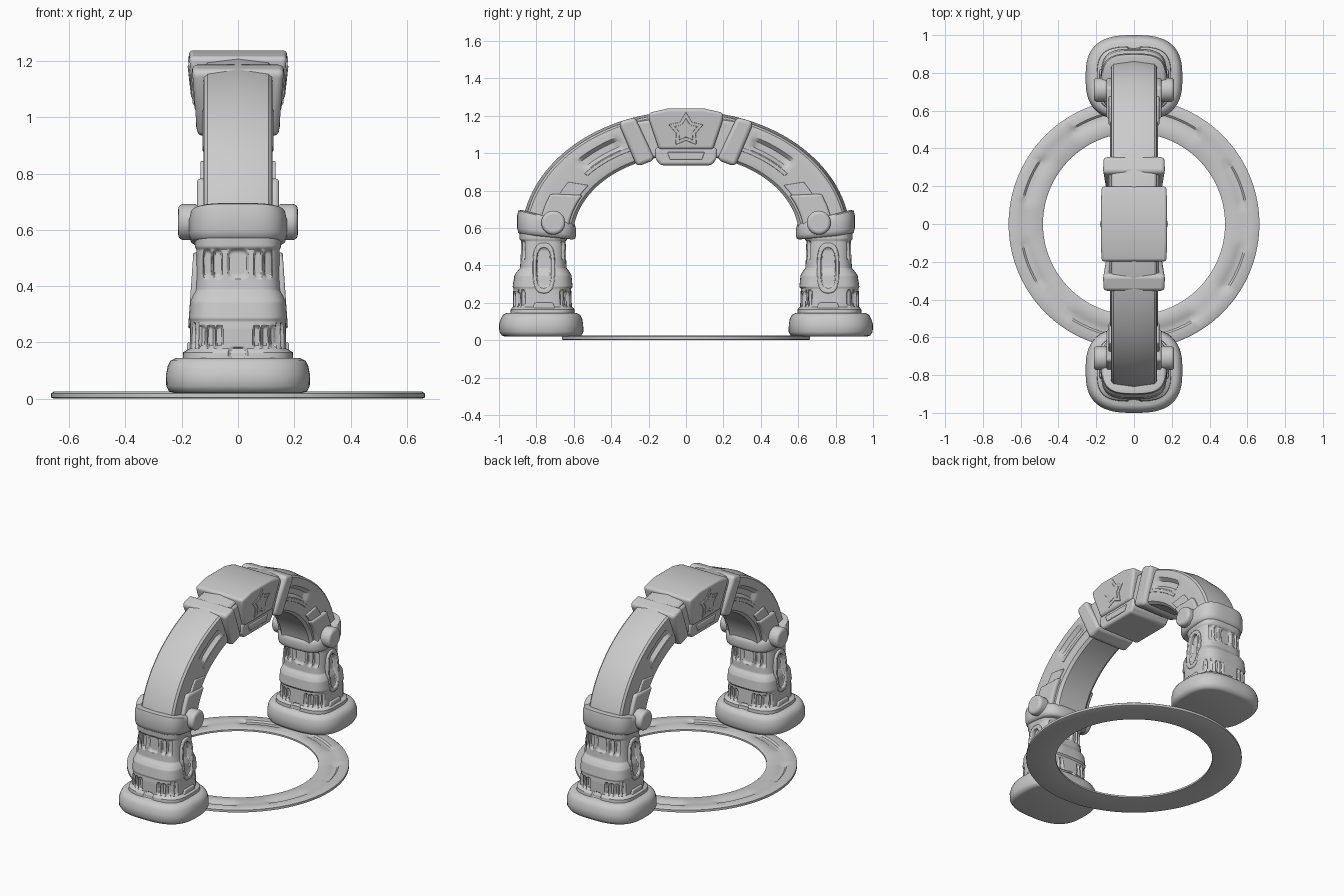
import bpy, bmesh, math
from mathutils import Matrix

if "Cube" in bpy.data.objects:
    bpy.data.objects.remove(bpy.data.objects["Cube"])

stone = bpy.data.materials.new("grey stone")
stone.diffuse_color = (0.6, 0.6, 0.6, 1)
stone.use_nodes = True
stone.node_tree.nodes["Principled BSDF"].inputs["Base Color"].default_value = stone.diffuse_color


def finish(name, bm, bevel=0, segs=3, angle=35, mirror=None):
    """Turn a bmesh into a shaded object with its modifiers."""
    bmesh.ops.recalc_face_normals(bm, faces=bm.faces)
    me = bpy.data.meshes.new(name)
    bm.to_mesh(me)
    bm.free()
    ob = bpy.data.objects.new(name, me)
    bpy.context.collection.objects.link(ob)
    me.materials.append(stone)
    bpy.ops.object.select_all(action='DESELECT')
    ob.select_set(True)
    bpy.context.view_layer.objects.active = ob
    bpy.ops.object.shade_smooth_by_angle(angle=math.radians(angle))
    if bevel:
        m = ob.modifiers.new("round", 'BEVEL')
        m.width, m.segments, m.limit_method = bevel, segs, 'ANGLE'
    if mirror:
        m = ob.modifiers.new("mirror", 'MIRROR')
        m.use_axis = ['X' in mirror, 'Y' in mirror, False]
        m.use_mirror_merge = False
    return ob


def skin(rows, wrap_rows=False):
    """Skin a list of closed loops."""
    bm = bmesh.new()
    vs = [[bm.verts.new(p) for p in r] for r in rows]
    n = len(rows[0])
    for i in range(len(rows) if wrap_rows else len(rows) - 1):
        a, b = vs[i], vs[(i + 1) % len(rows)]
        for j in range(n):
            k = (j + 1) % n
            bm.faces.new((a[j], a[k], b[k], b[j]))
    if not wrap_rows:
        bm.faces.new(vs[0])
        bm.faces.new(vs[-1])
    return bm


def loft(sections, power, n=64, carve=None):
    """Sections are z, inner y, outer y, half width, slope."""
    rows = []
    for z, y0, y1, hx, slope in sections:
        row, hy, cy = [], (y1 - y0) / 2, (y0 + y1) / 2
        for i in range(n):
            a = 2 * math.pi * i / n
            c, s = math.cos(a), math.sin(a)
            r = (abs(c) ** power + abs(s) ** power) ** (-1 / power)
            x, dy = r * c * hx, r * s * hy
            if carve:
                on_side = abs(c) > abs(s)
                d = carve(on_side, cy + dy if on_side else x, z, s > 0)
                x -= math.copysign(d, c) if on_side else 0
                dy -= 0 if on_side else math.copysign(d, s)
            row.append((x, cy + dy, z + slope * dy))
        rows.append(row)
    return skin(rows)


def prism(profile, x0, x1):
    """Extrude a (y, z) outline along x."""
    return skin([[(x, y, z) for y, z in profile] for x in (x0, x1)])


# Base feet
finish("base_foot", loft([
    (0.02, .58, .97, .225, 0), (.025, .56, .985, .245, 0), (.045, .548, .998, .255, 0),
    (.085, .55, 1.0, .256, 0), (.115, .555, .99, .25, 0), (.135, .565, .98, .24, 0),
    (.145, .585, .96, .22, 0)], 2.8), mirror='Y', angle=50)

# Pillar recesses: centre along the face, height, half width, half height, depth
face_slots = [(0, .48, .034, .046, .012), (0, .16, .03, .018, .01)]
for s in (-1, 1):
    face_slots += [(s * x, .22, .011, .036, .016) for x in (.066, .096, .126)]
    face_slots += [(s * x, .48, .014, .045, .016) for x in (.072, .108, .138)]
side_slots = [(.76, .385, .036, .105, .016)]
side_slots += [(y, .225, .009, .04, .014) for y in (.643, .665, .87, .895)]


def carve(on_side, u, z, outward):
    depth = 0
    for u0, z0, hu, hz, d in side_slots if on_side else face_slots:
        q = ((u - u0) / hu) ** 4 + ((z - z0) / hz) ** 4
        depth = max(depth, d * max(0, min(1, 1.7 - q)))
    return depth


# Pillars with stepped courses, resampled finely so the recesses are crisp
courses = [
    (.13, .595, .94, .197, 0), (.165, .597, .937, .195, 0), (.178, .61, .925, .172, 0),
    (.25, .613, .925, .170, 0), (.275, .614, .922, .170, 0), (.285, .606, .927, .174, 0),
    (.345, .612, .918, .170, 0), (.365, .622, .905, .162, 0), (.385, .638, .888, .152, 0),
    (.42, .640, .885, .150, 0), (.53, .643, .882, .148, 0), (.54, .635, .89, .153, 0),
    (.58, .632, .892, .154, 0)]
fine = []
for a, b in zip(courses, courses[1:]):
    steps = max(1, round((b[0] - a[0]) / .0055))
    fine += [[p + (q - p) * k / steps for p, q in zip(a, b)] for k in range(steps)]
fine.append(courses[-1])
finish("pillar", loft(fine, 3.4, 280, carve), mirror='Y', angle=40)


def oval(cy, cz, ry, rz, n=32):
    return [(cy + ry * math.copysign(abs(math.cos(a)) ** .8, math.cos(a)),
             cz + rz * math.copysign(abs(math.sin(a)) ** .6, math.sin(a)))
            for a in (2 * math.pi * i / n for i in range(n))]


# Raised frames of the tall side niches
outer, inner = oval(.76, .385, .06, .135), oval(.76, .385, .038, .108)
finish("niche_frame", skin([[(x - .07 * (z - .3), y, z) for y, z in o] for x, o in (
    (.12, outer), (.174, outer), (.174, inner), (.12, inner))], wrap_rows=True),
    bevel=.006, segs=2, mirror='XY')

# Small sill blocks under the niches
finish("sill_block", prism([(.69, .14), (.83, .14), (.81, .2), (.71, .2)], .14, .182),
       bevel=.008, mirror='XY')

# Sloping collars
finish("collar", loft([
    (.552, .605, .885, .155, .1), (.56, .592, .897, .168, .1), (.58, .588, .903, .174, .12),
    (.63, .588, .903, .174, .22), (.655, .594, .897, .168, .25), (.662, .61, .88, .155, .25)],
    3.2), mirror='Y', angle=50)

# Round bosses on the collars
knob = bmesh.new()
bmesh.ops.create_cone(knob, cap_ends=True, segments=32, radius1=.064, radius2=.064, depth=.075,
                      matrix=Matrix.Translation((.175, .71, .628)) @
                      Matrix.Rotation(math.pi / 2, 4, 'Y'))
finish("collar_boss", knob, bevel=.018, segs=4, mirror='XY')


# Arch: elliptical sweep with a ridged back and side grooves
def arch_point(deg, x, t):
    a = math.radians(deg)
    ry, rz = .605 + t * .275, .44 + t * .235
    return (x, ry * math.cos(a), .55 + rz * math.sin(a))


side = [(.1, 0), (.118, .06), (.123, .15), (.123, .3), (.123, .4), (.123, .48),
        (.123, .62), (.123, .7), (.123, .82), (.12, .9), (.108, .945)]
rows = []
for i in range(121):
    deg = 2 + 176 * i / 120
    d = min(deg, 180 - deg)
    groove = max(0, min(1, (d - 42) / 3, (63 - d) / 3)) * .022
    half = [(x - (groove if .45 < t < .65 else 0), t) for x, t in side]
    loop = half + [(0, 1.0)] + [(-x, t) for x, t in reversed(half)]
    rows.append([arch_point(deg, x, t) for x, t in loop])
finish("arch", skin(rows), angle=24)


# Curved side panels above the collars and thin lip plates beside the grooves
def arc_plate(name, d0, d1, t0, t1, x, bevel, slant=0):
    rows = []
    for i in range(13):
        d = d0 + (d1 - d0) * i / 12
        rows.append([arch_point(d + (slant if t == t1 else 0), xx, t)
                     for xx, t in ((.09, t0), (x, t0), (x, t1), (.09, t1))])
    finish(name, skin(rows), bevel=bevel, mirror='XY')


arc_plate("lower_side_panel", 6, 29, .1, .66, .146, .012, -6)
arc_plate("panel_cap", 28, 36, .14, .5, .134, .008, -4)
arc_plate("groove_lip", 40, 66, .3, .38, .126, .003)

# Tilted clamp bands beside the keystone, narrower underneath
band = prism([(.272, 1.192), (.357, 1.168), (.352, 1.14), (.27, .945), (.255, .93),
              (.172, .962), (.175, .985)], -.165, .165)
for v in band.verts:
    v.co.x *= 1 - .12 * (1.19 - v.co.z) / .25
finish("clamp_band", band, bevel=.02, segs=4, mirror='Y')

# Linking blocks between bands and keystone
finish("link_block", prism([(.12, 1.19), (.28, 1.165), (.22, .975), (.1, .975)], -.133, .133),
       bevel=.015, mirror='Y')

# Keystone: tapering upper block and smaller lower block


def key_taper(bm):
    for v in bm.verts:
        v.co.x *= 1 - .12 * (1.235 - v.co.z) / .2
    return bm


finish("keystone", key_taper(prism([(-.2, 1.215), (-.1, 1.238), (.1, 1.238), (.2, 1.215),
       (.195, 1.17), (.145, 1.02), (-.145, 1.02), (-.195, 1.17)], -.176, .176)),
       bevel=.016, segs=4)
finish("keystone_lower_block", prism([(-.165, 1.03), (.165, 1.03), (.165, .97), (.135, .935),
       (-.135, .935), (-.165, .97)], -.143, .143), bevel=.014)
finish("keystone_lower_panel", prism([(-.1, 1.005), (.1, 1.005), (.085, .965), (-.085, .965)],
       .12, .15), bevel=.005, mirror='X')


# Raised five-point star with a layered centre on each keystone side
def star(radius):
    return [(r * math.sin(a), 1.122 + r * math.cos(a))
            for i in range(10) for a in [math.pi * i / 5]
            for r in [radius * (.56 if i % 2 else 1)]]


finish("star", key_taper(prism(star(.097), .13, .181)), bevel=.004, mirror='X')
finish("star_centre", key_taper(prism(star(.065), .15, .185)), bevel=.003, mirror='X')

# Flat floor ring with shallow arc-shaped grooves
rows = []
for i in range(144):
    a = 2 * math.pi * i / 144
    phase = (i % 18) / 18
    dip = .007 if .2 < phase < .75 else 0
    prof = [(.482, .006), (.482, .017), (.49, .022), (.555, .022), (.565, .022 - dip),
            (.595, .022 - dip), (.605, .024), (.655, .025), (.664, .019), (.664, .004),
            (.655, 0), (.5, .003)]
    rows.append([(r * math.cos(a), r * math.sin(a), z) for r, z in prof])
finish("floor_ring", skin(rows, wrap_rows=True), angle=40)
